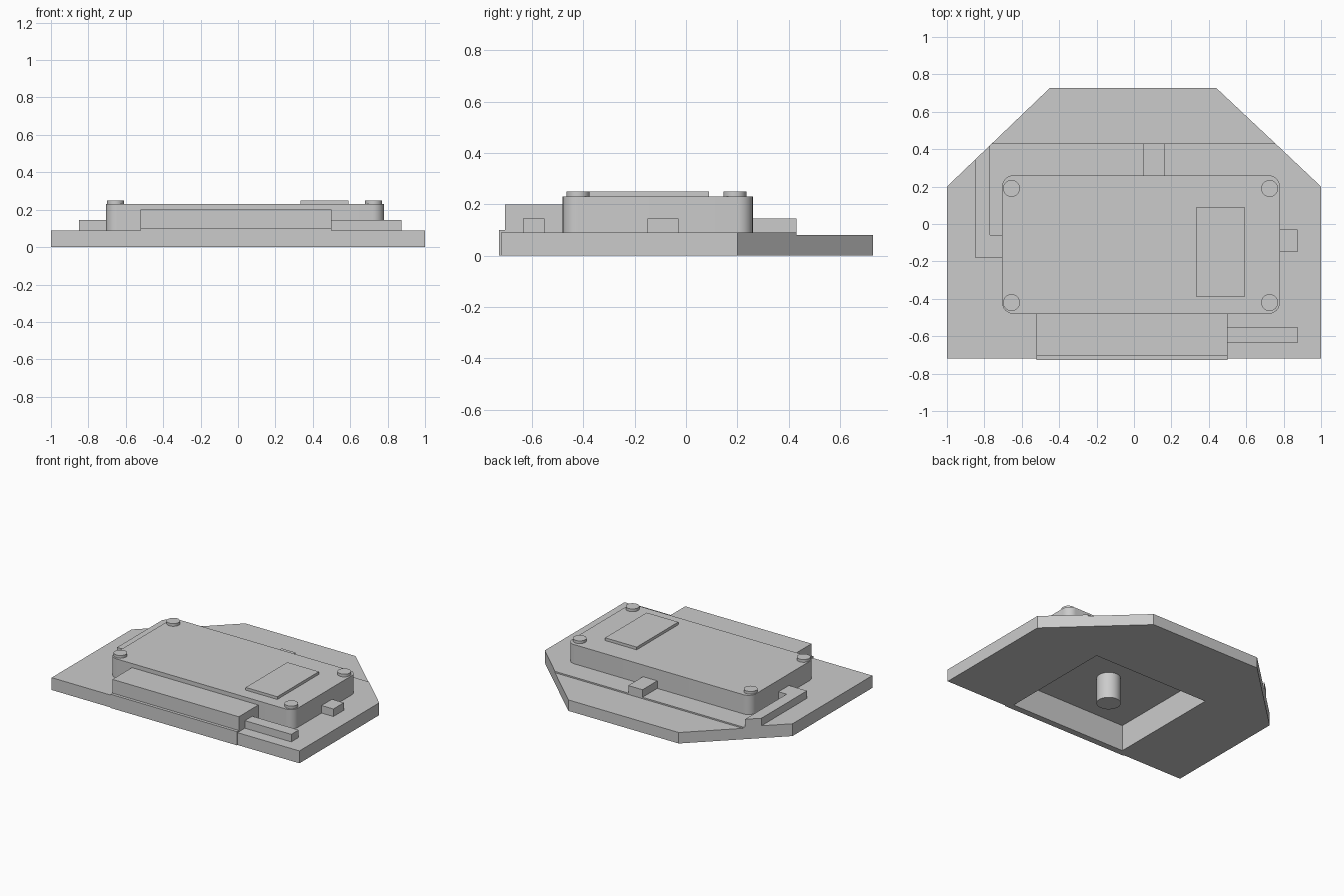
import bpy
import bmesh
from math import cos, sin, pi, radians

if "Cube" in bpy.data.objects:
    bpy.data.objects.remove(bpy.data.objects["Cube"], do_unlink=True)

GREY = (0.6, 0.6, 0.6, 1)
grey = bpy.data.materials.new("light grey")
grey.use_nodes = True
grey.diffuse_color = GREY
grey.node_tree.nodes["Principled BSDF"].inputs["Base Color"].default_value = GREY


def prism(name, outline, z0, z1):
    """Extrude a counter-clockwise outline from z0 up to z1."""
    bm = bmesh.new()
    base = bm.faces.new([bm.verts.new((x, y, z0)) for x, y in outline])
    top = bmesh.ops.extrude_face_region(bm, geom=[base], use_keep_orig=True)
    moved = [v for v in top["geom"] if isinstance(v, bmesh.types.BMVert)]
    bmesh.ops.translate(bm, verts=moved, vec=(0, 0, z1 - z0))
    bmesh.ops.recalc_face_normals(bm, faces=bm.faces[:])
    mesh = bpy.data.meshes.new(name)
    bm.to_mesh(mesh)
    bm.free()
    mesh.materials.append(grey)
    obj = bpy.data.objects.new(name, mesh)
    bpy.context.collection.objects.link(obj)
    return obj


def box(name, x0, x1, y0, y1, z0, z1):
    return prism(name, [(x0, y0), (x1, y0), (x1, y1), (x0, y1)], z0, z1)


def arc(cx, cy, r, start, sweep, steps):
    return [(cx + r * cos(start + sweep * i / steps),
             cy + r * sin(start + sweep * i / steps)) for i in range(steps + 1)]


def cylinder(name, cx, cy, r, z0, z1):
    return smooth(prism(name, arc(cx, cy, r, 0, 2 * pi, 32)[:-1], z0, z1))


def rounded(x0, x1, y0, y1, r):
    corners = [(x1 - r, y1 - r), (x0 + r, y1 - r), (x0 + r, y0 + r), (x1 - r, y0 + r)]
    return [p for i, (cx, cy) in enumerate(corners)
            for p in arc(cx, cy, r, i * pi / 2, pi / 2, 8)]


def activate(obj):
    bpy.ops.object.select_all(action='DESELECT')
    obj.select_set(True)
    bpy.context.view_layer.objects.active = obj


def smooth(obj):
    activate(obj)
    bpy.ops.object.shade_smooth_by_angle(angle=radians(30))
    return obj


# Base plate with clipped back corners and a slightly lower rear shelf
STEP = 0.43
plate = prism("base_plate", [(-1, -0.72), (1, -0.72), (1, 0.2), (0.756, STEP),
                             (-0.76, STEP), (-1, 0.2)], 0, 0.09)
prism("rear_shelf", [(-0.76, STEP), (0.756, STEP), (0.44, 0.727), (-0.45, 0.727)], 0, 0.08)

# Main housing and the front connector with its flange
housing = prism("housing", rounded(-0.705, 0.78, -0.48, 0.26, 0.06), 0.09, 0.23)
connector = box("front_connector", -0.52, 0.5, -0.705, -0.48, 0.09, 0.2)
flange = box("front_flange", -0.52, 0.5, -0.727, -0.69, 0, 0.1)

# Pocket hollowed out from below, with a central peg
pocket = box("pocket_cutter", -0.47, 0.465, -0.68, 0.17, -0.1, 0.19)
pocket.hide_render = True
for part in (plate, housing, connector, flange):
    cut = part.modifiers.new("pocket", 'BOOLEAN')
    cut.operation = 'DIFFERENCE'
    cut.solver = 'EXACT'
    cut.object = pocket
    activate(part)
    bpy.ops.object.modifier_apply(modifier=cut.name)
bpy.data.objects.remove(pocket, do_unlink=True)
smooth(housing)
cylinder("pocket_peg", 0, -0.26, 0.08, 0, 0.195)

# Corner screws and raised lid panel
for side, x in (("right", -0.655), ("left", 0.725)):
    for end, y in (("front", -0.42), ("back", 0.19)):
        cylinder(f"screw_{end}_{side}", x, y, 0.045, 0.22, 0.25)
box("lid_panel", 0.335, 0.59, -0.39, 0.09, 0.225, 0.25)

# Low channels and tabs around the housing
LOW, HIGH = 0.085, 0.145
prism("side_channel", [(-0.85, -0.18), (-0.7, -0.18), (-0.7, -0.06), (-0.77, -0.06),
                       (-0.77, 0.42), (-0.85, 0.344)], LOW, HIGH)
box("back_tab", 0.05, 0.165, 0.25, STEP, LOW, HIGH)
box("side_tab", 0.77, 0.875, -0.15, -0.03, LOW, HIGH)
box("front_channel", 0.49, 0.875, -0.635, -0.55, LOW, HIGH)
